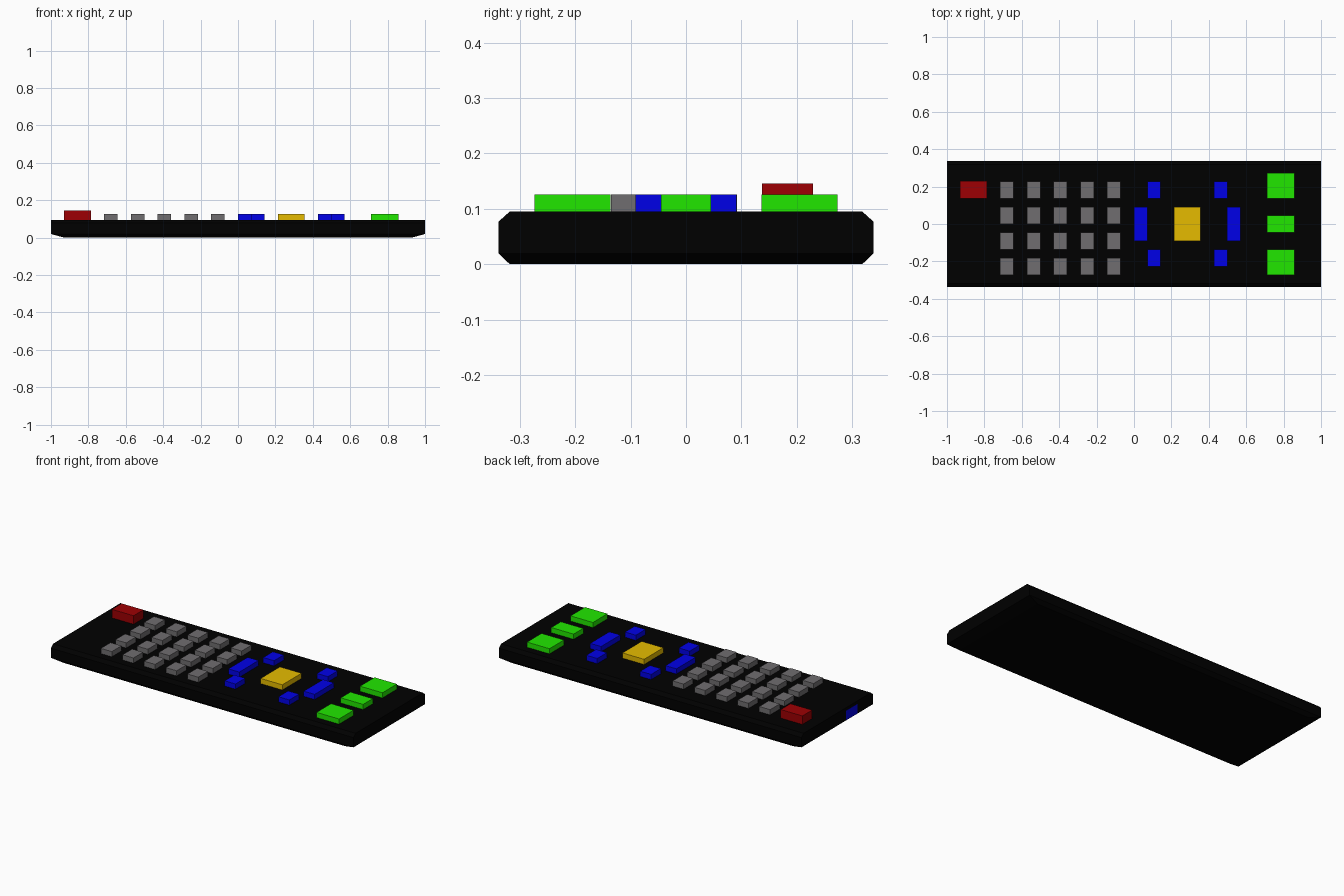
import bpy, bmesh

if "Cube" in bpy.data.objects:
    bpy.data.objects.remove(bpy.data.objects["Cube"])

def material(name, rgb):
    m = bpy.data.materials.new(name)
    m.diffuse_color = (*rgb, 1)
    m.use_nodes = True
    m.node_tree.nodes["Principled BSDF"].inputs["Base Color"].default_value = m.diffuse_color
    return m

BLACK = material("black casing", (0.0, 0.0, 0.0))
RED = material("red", (0.34, 0.0, 0.001))
GREY = material("grey", (0.162, 0.154, 0.162))
BLUE = material("blue", (0.0, 0.0, 0.8))
GOLD = material("gold", (0.79, 0.5, 0.0))
GREEN = material("green", (0.015, 0.8, 0.0))
TOP, KEY = 0.095, 0.126

def finish(name, bm, mat):
    bmesh.ops.recalc_face_normals(bm, faces=bm.faces)
    me = bpy.data.meshes.new(name)
    bm.to_mesh(me)
    bm.free()
    me.materials.append(mat)
    bpy.context.collection.objects.link(bpy.data.objects.new(name, me))

def box(name, x, y, z, mat):
    """Box from (min, max) pairs on each axis."""
    bm = bmesh.new()
    bmesh.ops.create_cube(bm, size=1)
    for v in bm.verts:
        v.co = [r[0] if c < 0 else r[1] for c, r in zip(v.co, (x, y, z))]
    finish(name, bm, mat)

def key(name, cx, cy, w, d, mat, top=KEY):
    box(name, (cx - w / 2, cx + w / 2), (cy - d / 2, cy + d / 2), (TOP - 0.005, top), mat)

# Casing: stacked rectangles (half length, half width, height), chamfered edges
bm = bmesh.new()
rings = []
for hx, hy, z in ((0.93, 0.318, 0), (1, 0.338, 0.019), (1, 0.338, 0.077), (1, 0.318, TOP)):
    rings.append([bm.verts.new((sx * hx, sy * hy, z))
                  for sx, sy in ((-1, -1), (1, -1), (1, 1), (-1, 1))])
for a, b in zip(rings, rings[1:]):
    for i in range(4):
        j = (i + 1) % 4
        bm.faces.new((a[i], a[j], b[j], b[i]))
bm.faces.new(rings[0][::-1])
bm.faces.new(rings[-1])
finish("casing", bm, BLACK)

# Power button
key("power_button", -0.858, 0.183, 0.143, 0.092, RED, 0.146)

# Number keypad
for col in range(5):
    for row in range(4):
        key(f"keypad_button_{col}_{row}", -0.68 + 0.143 * col, 0.183 - 0.1365 * row, 0.072, 0.091, GREY)

# Navigation ring around the centre button
key("centre_button", 0.285, 0, 0.143, 0.182, GOLD)
for s, side in ((-1, "left"), (1, "right")):
    key(f"navigation_bar_{side}", 0.285 + s * 0.249, 0, 0.072, 0.182, BLUE)
    for t, end in ((-1, "front"), (1, "back")):
        key(f"navigation_button_{side}_{end}", 0.285 + s * 0.178, t * 0.182, 0.072, 0.092, BLUE)

# Playback buttons
key("playback_button_middle", 0.785, 0, 0.148, 0.091, GREEN)
for s, end in ((-1, "front"), (1, "back")):
    key(f"playback_button_{end}", 0.785, s * 0.205, 0.148, 0.137, GREEN)

# Signal window on the left end
box("signal_window", (-1.001, -0.996), (-0.19, -0.08), (0.021, 0.077), BLUE)
